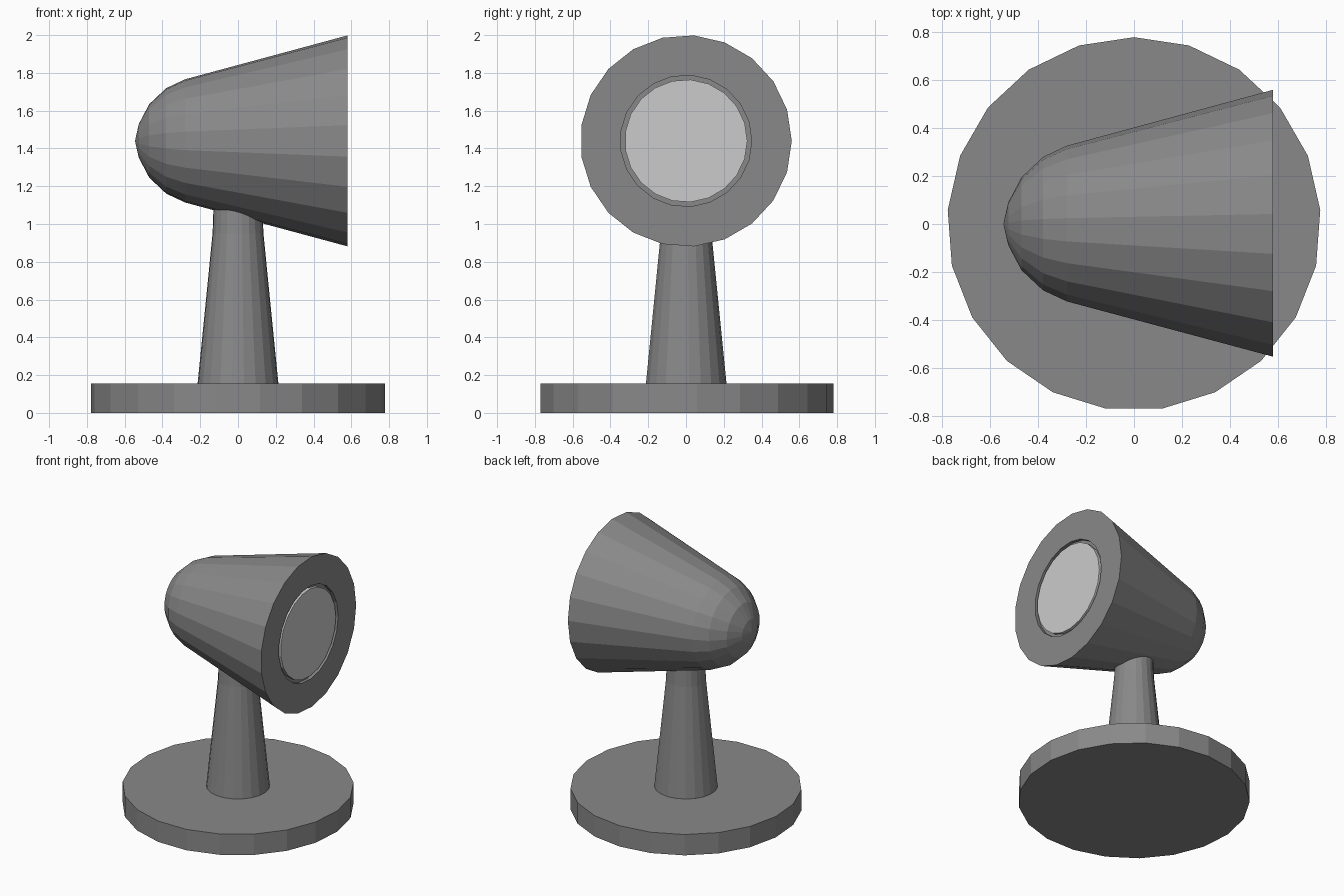
import bpy, bmesh, math
from mathutils import Matrix, Vector

if "Cube" in bpy.data.objects:
    bpy.data.objects.remove(bpy.data.objects["Cube"])

SIDES = 21


def material(name, grey):
    m = bpy.data.materials.new(name)
    m.diffuse_color = (grey, grey, grey, 1)
    m.use_nodes = True
    m.node_tree.nodes["Principled BSDF"].inputs["Base Color"].default_value = m.diffuse_color
    return m


def lathe(name, profile, mat, matrix=Matrix()):
    """Spin (radius, height) points round z, first vertex on +y; radius 0 is a pole."""
    bm = bmesh.new()
    rings = []
    for r, h in profile:
        if r == 0:
            rings.append([bm.verts.new((0, 0, h))] * SIDES)
        else:
            angles = [math.pi / 2 + i * math.tau / SIDES for i in range(SIDES)]
            rings.append([bm.verts.new((r * math.cos(a), r * math.sin(a), h)) for a in angles])
    for low, high in zip(rings, rings[1:]):
        for i in range(SIDES):
            j = (i + 1) % SIDES
            corners = list(dict.fromkeys((low[i], low[j], high[j], high[i])))
            bm.faces.new(corners)
    # flat end caps
    for ring in (rings[0], rings[-1]):
        if ring[0] is not ring[1]:
            bm.faces.new(ring)
    bmesh.ops.recalc_face_normals(bm, faces=bm.faces)
    bm.transform(matrix)
    mesh = bpy.data.meshes.new(name)
    bm.to_mesh(mesh)
    bm.free()
    mesh.materials.append(mat)
    obj = bpy.data.objects.new(name, mesh)
    bpy.context.collection.objects.link(obj)
    return obj


body = material("dark_grey", 0.25)
glass = material("light_grey", 0.8)

# round foot and tapering post
lathe("base", [(0.78, 0), (0.78, 0.155)], body)
lathe("post", [(0.215, 0.15), (0.135, 0.95), (0.129, 1.12)], body)

# lamp head lies along x: local z becomes +x, local y stays +y
to_x = Matrix.Translation(Vector((0, 0, 1.44))) @ Matrix.Rotation(math.pi / 2, 4, 'Y')

# rounded shade with a shallow recess in its flat front
lathe("lamp_shade", [(0, -0.545), (0.025, -0.54), (0.09, -0.525), (0.195, -0.47),
                     (0.28, -0.38), (0.327, -0.28), (0.56, 0.58),
                     (0.348, 0.58), (0.348, 0.555)], body, to_x)

# lens disc set in the recess
lathe("lens", [(0.325, 0.55), (0.325, 0.578)], glass, to_x)
